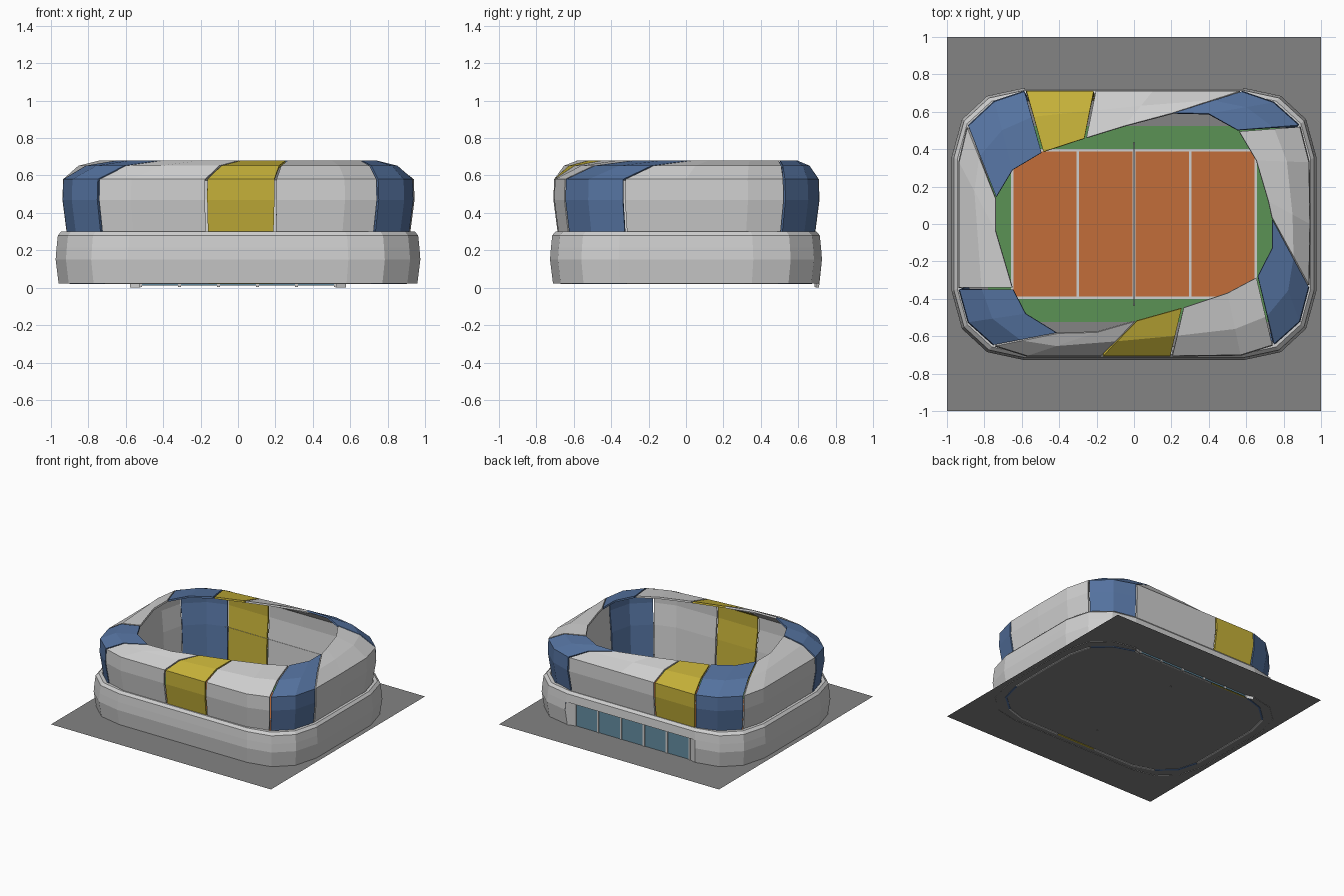
import bpy, bmesh
from mathutils import Vector

if "Cube" in bpy.data.objects:
    bpy.data.objects.remove(bpy.data.objects["Cube"])


def material(name, rgb):
    m = bpy.data.materials.new(name)
    m.diffuse_color = (*rgb, 1)
    m.use_nodes = True
    m.node_tree.nodes["Principled BSDF"].inputs["Base Color"].default_value = m.diffuse_color
    return m


WHITE = material("off white", (0.62, 0.62, 0.62))
GREY = material("paving grey", (0.23, 0.23, 0.23))
BLUE = material("panel blue", (0.09, 0.17, 0.35))
YELLOW = material("panel yellow", (0.55, 0.43, 0.04))
ORANGE = material("court orange", (0.54, 0.155, 0.042))
GREEN = material("court green", (0.105, 0.29, 0.09))
GLASS = material("window blue", (0.13, 0.27, 0.36))


def mesh_object(name, verts, faces, mat):
    me = bpy.data.meshes.new(name)
    me.from_pydata([tuple(v) for v in verts], [], faces)
    me.materials.append(mat)
    ob = bpy.data.objects.new(name, me)
    bpy.context.collection.objects.link(ob)
    return ob


def plate(name, hx, hy, z, mat, cx=0, cy=0):
    return mesh_object(name, [(cx - hx, cy - hy, z), (cx + hx, cy - hy, z),
                              (cx + hx, cy + hy, z), (cx - hx, cy + hy, z)],
                       [(0, 1, 2, 3)], mat)


def box(name, lo, hi, mat):
    v = [(x, y, z) for z in (lo[2], hi[2]) for y in (lo[1], hi[1]) for x in (lo[0], hi[0])]
    f = [(0, 2, 3, 1), (4, 5, 7, 6), (0, 1, 5, 4), (2, 6, 7, 3), (0, 4, 6, 2), (1, 3, 7, 5)]
    return mesh_object(name, v, f, mat)


# ground and playing surface
plate("ground", 1, 1, 0.025, GREY)
plate("court_surround", 0.78, 0.525, 0.028, GREEN)
plate("court", 0.65, 0.395, 0.031, ORANGE)
for x in (-0.65, -0.3, 0, 0.3, 0.65):
    plate("court_cross_line", 0.007, 0.4, 0.034, WHITE, x)
for y in (-0.395, 0.395):
    plate("court_side_line", 0.657, 0.007, 0.0345, WHITE, 0, y)

# net with posts
box("net", (-0.002, -0.43, 0.06), (0.002, 0.43, 0.11), WHITE)
for y in (-0.43, 0.43):
    box("net_post", (-0.005, y - 0.005, 0.02), (0.005, y + 0.005, 0.115), GREY)

# base ring: bulging wall swept around a rounded rectangle, open at the back for windows
corner = [(0.59, -0.727), (0.785, -0.685), (0.92, -0.56), (0.975, -0.36)]
half = corner + [(x, -y) for x, y in reversed(corner)]
ring = half + [(-x, -y) for x, y in half]
rows = [(0.022, -0.016), (0.15, 0), (0.215, -0.005), (0.28, -0.012), (0.30, -0.03), (0.30, -0.052)]
n = len(ring)
verts = [(x * (1 + d / 0.975), y * (1 + d / 0.727), z) for z, d in rows for x, y in ring]
back = 7  # span between the two back corners
faces = [(r * n + i, r * n + (i + 1) % n, (r + 1) * n + (i + 1) % n, (r + 1) * n + i)
         for r in range(len(rows) - 1) for i in range(n) if not (i == back and r < 2)]
mesh_object("base_ring", verts, faces, WHITE)

# recessed window bay
for s in (-1, 1):
    mesh_object("window_jamb",
                [(s * 0.577, 0.711, 0), (s * 0.59, 0.727, 0.15), (s * 0.586, 0.722, 0.215),
                 (s * 0.52, 0.692, 0.215), (s * 0.52, 0.692, 0)],
                [(0, 1, 2, 3, 4)], WHITE)
mesh_object("window_soffit", [(-0.586, 0.722, 0.215), (0.586, 0.722, 0.215),
                              (0.52, 0.690, 0.215), (-0.52, 0.690, 0.215)], [(0, 1, 2, 3)], WHITE)
W = 1.04 / 5
for i in range(5):
    x = -0.52 + i * W
    box("window_pane", (x + 0.008, 0.688, 0.012), (x + W - 0.008, 0.693, 0.208), GLASS)
for i in range(6):
    x = -0.52 + i * W
    box("window_mullion", (x - 0.008, 0.686, 0.005), (x + 0.008, 0.699, 0.215), WHITE)

# shell columns: outer x, y at the shoulder, then inner x, y at the roof rim
A = (-0.17, -0.705, 0.01, -0.52)
B = (0.20, -0.705, 0.26, -0.45)
C = (0.745, -0.645, 0.66, -0.285)
D = (0.935, -0.33, 0.74, 0.03)
E = (0.885, 0.525, 0.56, 0.50)
F = (0.57, 0.71, 0.21, 0.595)
G = (-0.21, 0.71, -0.26, 0.46)
H = (-0.58, 0.71, -0.49, 0.385)
I = (-0.89, 0.52, -0.74, 0.14)
J = (-0.935, -0.345, -0.65, -0.345)
K = (-0.745, -0.65, -0.41, -0.585)
panels = [
    ("front_panel", YELLOW, [A, B]),
    ("front_right_panel", WHITE, [B, (0.57, -0.70, 0.50, -0.37), C]),
    ("front_right_corner", BLUE, [C, (0.885, -0.52, 0.74, -0.13), D]),
    ("right_panel", WHITE, [D, (0.94, 0.0, 0.72, 0.12), (0.935, 0.33, 0.655, 0.34), E]),
    ("back_right_corner", BLUE, [E, (0.745, 0.65, 0.40, 0.59), F]),
    ("back_panel", WHITE, [F, (0.10, 0.71, -0.05, 0.525), G]),
    ("back_left_panel", YELLOW, [G, H]),
    ("back_left_corner", BLUE, [H, (-0.745, 0.655, -0.65, 0.29), I]),
    ("left_panel", WHITE, [I, (-0.935, 0.33, -0.74, -0.04), J]),
    ("front_left_corner", BLUE, [J, (-0.885, -0.525, -0.58, -0.48), K]),
    ("front_left_panel", WHITE, [K, (-0.57, -0.705, -0.20, -0.58), A]),
]


def column(c):
    """Points from the foot of the wall up to the roof rim."""
    o, i = Vector(c[:2]), Vector(c[2:])
    pts = [Vector((o.x * (1 + d / 0.93), o.y * (1 + d / 0.705), z))
           for z, d in ((0.02, -0.035), (0.30, -0.018), (0.47, 0.004), (0.58, 0))]
    return pts + [o.lerp(i, 0.42).to_3d() + Vector((0, 0, 0.652)), i.to_3d() + Vector((0, 0, 0.68))]


# shell panels with narrow gaps between them
for name, mat, cols in panels:
    strips = [column(c) for c in cols]
    gap = 0.006
    first, last = [p.copy() for p in strips[0]], [p.copy() for p in strips[-1]]
    for r in range(6):
        first[r] += (strips[1][r] - strips[0][r]).normalized() * gap
        last[r] += (strips[-2][r] - strips[-1][r]).normalized() * gap
    strips[0], strips[-1] = first, last
    verts = [p for s in strips for p in s]
    faces = [(c * 6 + r, c * 6 + 6 + r, c * 6 + 7 + r, c * 6 + 1 + r)
             for c in range(len(cols) - 1) for r in range(5)]
    ob = mesh_object(name, verts, faces, mat)
    mod = ob.modifiers.new("thickness", "SOLIDIFY")
    mod.thickness = 0.014
    mod.offset = -1
